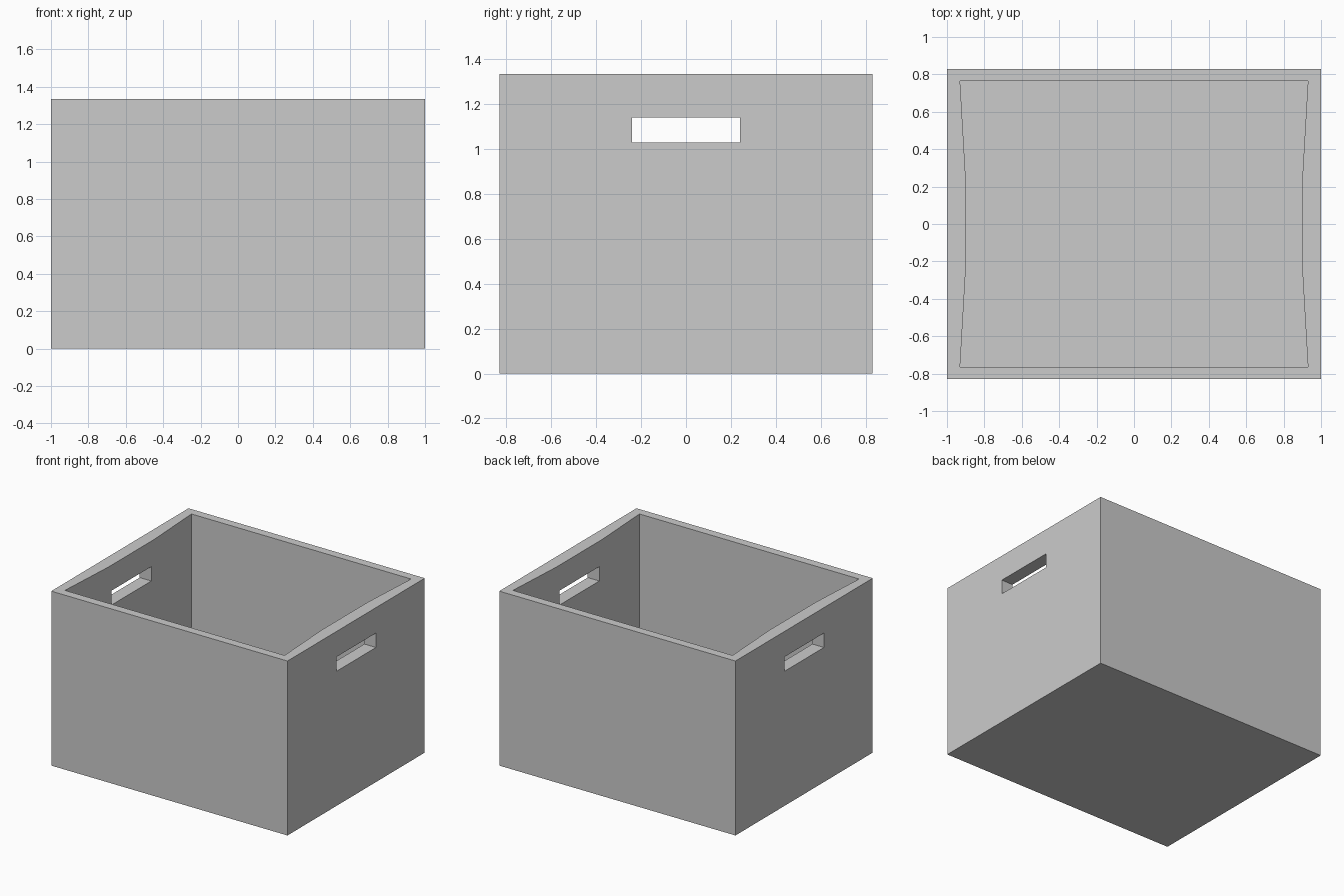
import bpy, bmesh

if "Cube" in bpy.data.objects:
    bpy.data.objects.remove(bpy.data.objects["Cube"])

W, D, H = 1.0, 0.83, 1.335   # half width, half depth, height


def prism(name, outline, z0, z1):
    """Extrude a flat outline from z0 up to z1."""
    bm = bmesh.new()
    base = bm.faces.new([bm.verts.new((x, y, z0)) for x, y in outline])
    top = bmesh.ops.extrude_face_region(bm, geom=[base])["geom"]
    verts = [g for g in top if isinstance(g, bmesh.types.BMVert)]
    bmesh.ops.translate(bm, verts=verts, vec=(0, 0, z1 - z0))
    bmesh.ops.recalc_face_normals(bm, faces=bm.faces)
    mesh = bpy.data.meshes.new(name)
    bm.to_mesh(mesh)
    bm.free()
    obj = bpy.data.objects.new(name, mesh)
    bpy.context.collection.objects.link(obj)
    return obj


def rect(x, y):
    return [(-x, -y), (x, -y), (x, y), (-x, y)]


def cut(target, cutter):
    mod = target.modifiers.new(cutter.name, "BOOLEAN")
    mod.operation = "DIFFERENCE"
    mod.solver = "EXACT"
    mod.object = cutter
    bpy.context.view_layer.objects.active = target
    bpy.ops.object.modifier_apply(modifier=mod.name)
    bpy.data.objects.remove(cutter)


# Solid outer block
crate = prism("storage_box", rect(W, D), 0, H)

# Interior, with side walls thickened around the handles
right = [(0.93, -0.765), (0.902, -0.28), (0.902, 0.28), (0.93, 0.765)]
left = [(-x, -y) for x, y in right]
cut(crate, prism("interior_cutter", right + left, 0.07, H + 0.2))

# Handle slots through both side walls
cut(crate, prism("handle_cutter", rect(1.2, 0.24), 1.03, 1.14))
